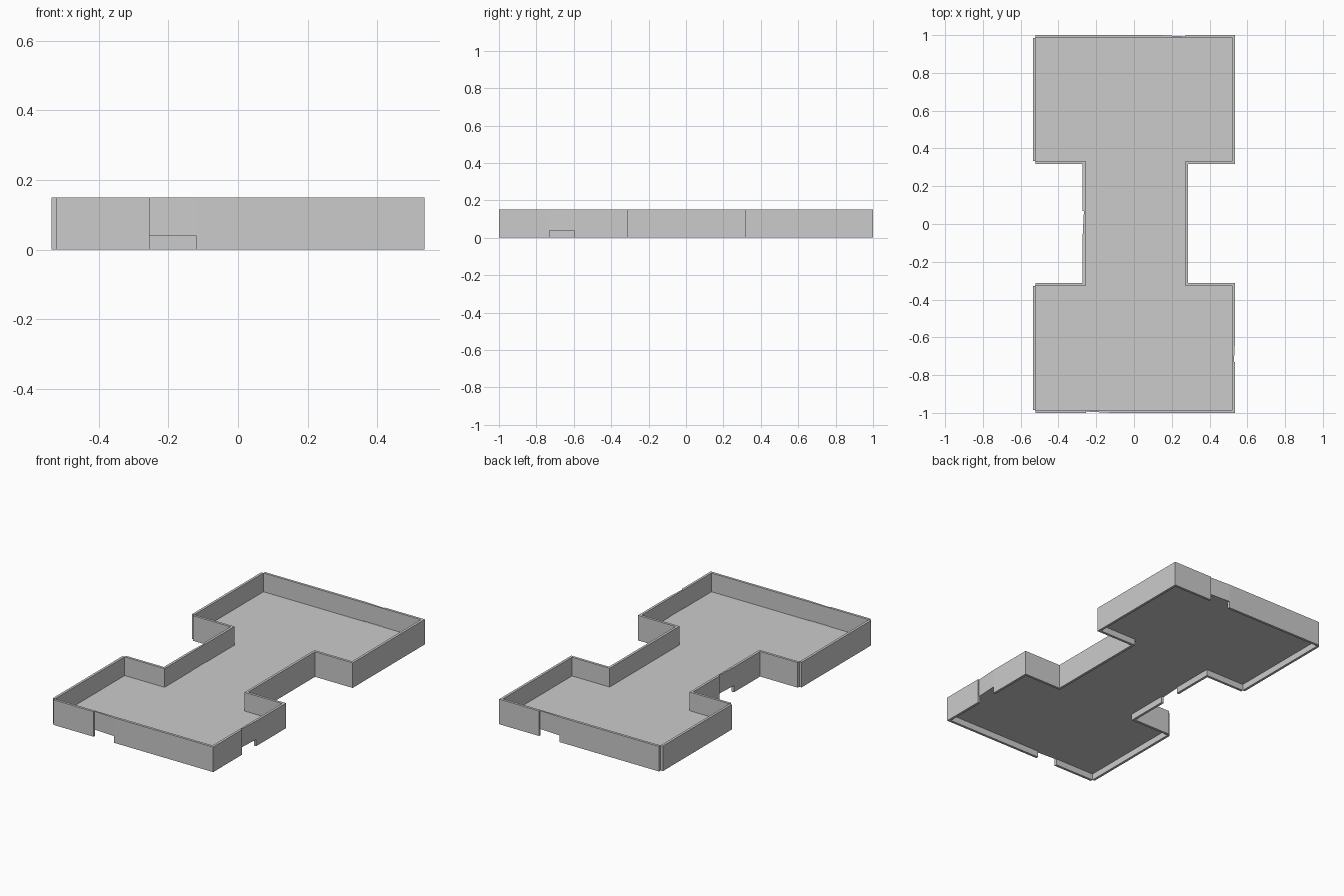
import bpy

if "Cube" in bpy.data.objects:
    bpy.data.objects.remove(bpy.data.objects["Cube"])

H = 0.15      # wall height
DOOR = 0.04   # doorway height, level with the floor


def mesh_object(name, verts, faces):
    me = bpy.data.meshes.new(name)
    me.from_pydata(verts, [], faces)
    me.update()
    ob = bpy.data.objects.new(name, me)
    bpy.context.collection.objects.link(ob)
    return ob


def prism(name, outline, z0, z1):
    """Extrude a counterclockwise outline from z0 to z1."""
    n = len(outline)
    verts = [(x, y, z) for z in (z0, z1) for x, y in outline]
    faces = [tuple(reversed(range(n))), tuple(range(n, 2 * n))]
    faces += [(i, (i + 1) % n, n + (i + 1) % n, n + i) for i in range(n)]
    return mesh_object(name, verts, faces)


def box(name, x0, x1, y0, y1):
    return prism(name, [(x0, y0), (x1, y0), (x1, y1), (x0, y1)], 0, H)


# Floor plate following the inside of the walls
half = [(-0.523, -0.987), (0.523, -0.987), (0.523, -0.325), (0.274, -0.325)]
floor = half + [(0.274, 0.33), (0.523, 0.33), (0.523, 0.987), (-0.523, 0.987),
                (-0.523, 0.33), (-0.26, 0.33), (-0.26, -0.325), (-0.523, -0.325)]
mesh_object("floor", [(x, y, 0.038) for x, y in floor], [tuple(range(12))])

# Plain walls
box("left_wall_front", -0.536, -0.521, -0.985, -0.327)
box("left_wall_back", -0.536, -0.521, 0.333, 0.985)
box("right_wall_back", 0.521, 0.536, 0.318, 1.0)
box("neck_wall_right", 0.272, 0.287, -0.327, 0.333)
for name, y0, y1 in (("front", -0.327, -0.312), ("back", 0.318, 0.333)):
    box("shoulder_left_" + name, -0.521, -0.257, y0, y1)
    box("shoulder_right_" + name, 0.272, 0.536, y0, y1)

# Walls with a doorway: two solid runs and a lintel tapering in at one end
R = 0.007
box("front_wall_a", -0.521, -0.255, -1.0, -0.985)
box("front_wall_b", -0.12, 0.536, -1.0, -0.985)
prism("front_lintel", [(-0.255, -1.0 + R), (-0.12, -1.0), (-0.12, -0.985), (-0.255, -0.985)], DOOR, H)

box("right_wall_front_a", 0.521, 0.536, -1.0, -0.73)
box("right_wall_front_b", 0.521, 0.536, -0.595, -0.312)
prism("right_lintel", [(0.521, -0.73), (0.536 - R, -0.73), (0.536, -0.595), (0.521, -0.595)], DOOR, H)

box("back_wall_a", -0.521, 0.137, 0.985, 1.0)
box("back_wall_b", 0.272, 0.536, 0.985, 1.0)
prism("back_lintel", [(0.137, 0.985), (0.272, 0.985), (0.272, 1.0 - R), (0.137, 1.0)], DOOR, H)

box("neck_wall_left_a", -0.272, -0.257, -0.327, -0.065)
box("neck_wall_left_b", -0.272, -0.257, 0.07, 0.333)
prism("neck_lintel", [(-0.272, -0.065), (-0.257, -0.065), (-0.257, 0.07), (-0.272 + R, 0.07)], DOOR, H)
